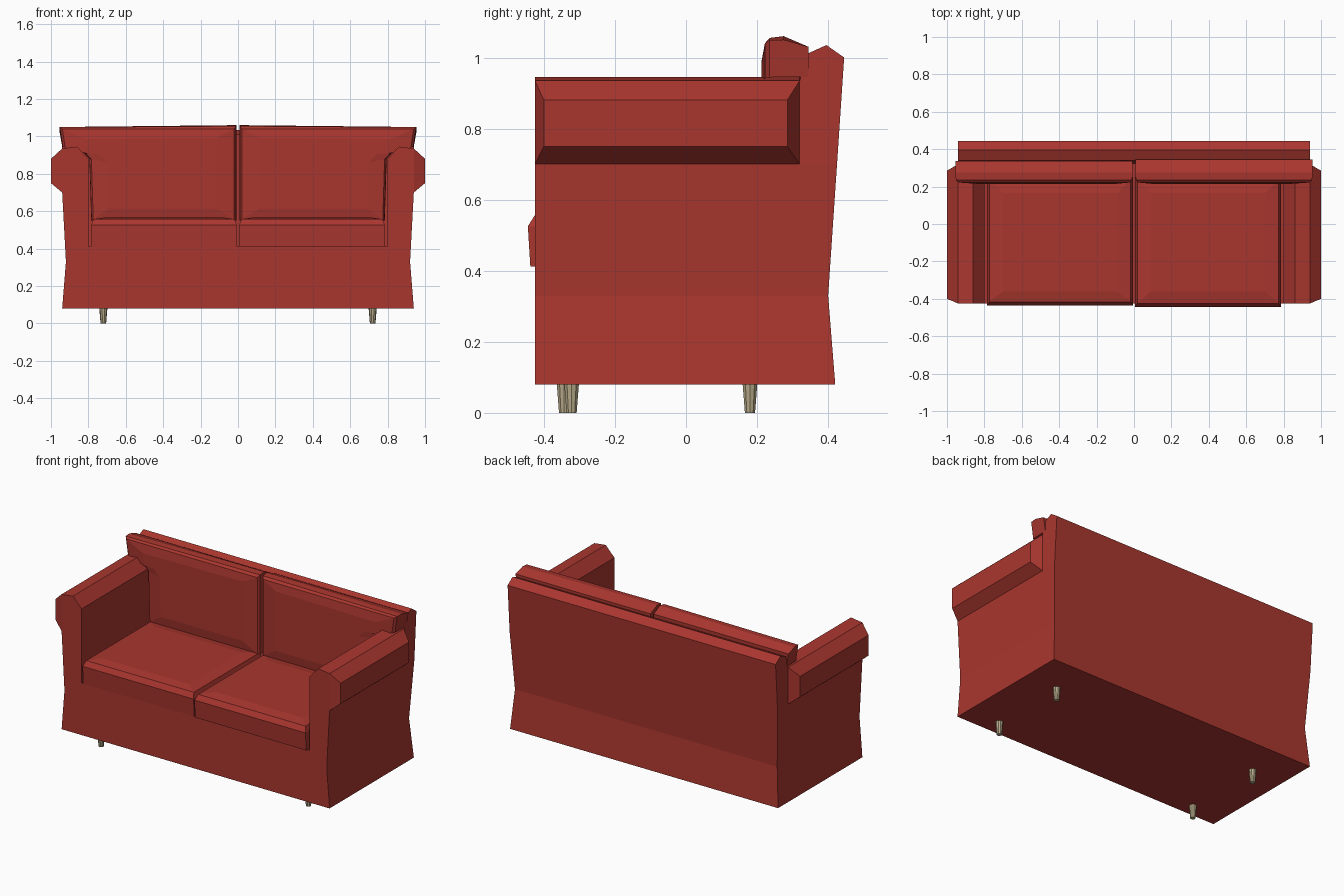
import bpy, bmesh, math

if "Cube" in bpy.data.objects:
    bpy.data.objects.remove(bpy.data.objects["Cube"])


def material(name, colour):
    m = bpy.data.materials.new(name)
    m.use_nodes = True
    m.diffuse_color = colour
    m.node_tree.nodes["Principled BSDF"].inputs["Base Color"].default_value = colour
    return m


red = material("red fabric", (0.40, 0.037, 0.028, 1))
wood = material("pale wood", (0.47, 0.40, 0.25, 1))


def finish(name, bm, mat):
    bmesh.ops.remove_doubles(bm, verts=bm.verts[:], dist=0.0005)
    bmesh.ops.recalc_face_normals(bm, faces=bm.faces[:])
    mesh = bpy.data.meshes.new(name)
    bm.to_mesh(mesh)
    bm.free()
    mesh.materials.append(mat)
    obj = bpy.data.objects.new(name, mesh)
    bpy.context.collection.objects.link(obj)
    return obj


def loft(name, rings, mat):
    """Skin a list of point rings and cap both ends."""
    bm = bmesh.new()
    loops = [[bm.verts.new(p) for p in ring] for ring in rings]
    for a, b in zip(loops, loops[1:]):
        for i in range(len(a)):
            j = (i + 1) % len(a)
            bm.faces.new((a[i], a[j], b[j], b[i]))
    bm.faces.new(loops[0])
    bm.faces.new(loops[-1])
    return finish(name, bm, mat)


# Body: base, rolled arms and back panel as one symmetric shell
FRONT, REAR, SEAT = -0.425, 0.32, 0.41
side = [(0.94, 0.08), (0.92, 0.33), (0.94, 0.70)]
roll = [(1.0, 0.75), (1.0, 0.88), (0.94, 0.935)]
inner = [(0.86, 0.945), (0.80, 0.88), (0.80, SEAT)]
outline = side + roll + inner


def at(points, y, inset=0.0):
    return [(x, y + (inset if x > 0.99 else 0), z) for x, z in points]


front = at(outline, FRONT, 0.025)
rear = at(outline, REAR, -0.035)
back = [(0.94, 0.42, 0.08), (0.92, 0.40, 0.33), (0.94, 0.425, 0.70),
        (0.94, 0.445, 1.0), (0.94, 0.395, 1.035), (0.94, 0.34, 1.01)]


def centre(p):
    return (0, p[1], p[2])


polys = []
# front panel, split so that the roll bevels stay flat
polys.append(front[:3] + front[5:] + [centre(front[8]), centre(front[0])])
polys.append(front[2:6])
polys.append(rear[2:6])
# outer sides, arm roll and inner arm faces
for i in range(len(outline) - 1):
    polys.append([front[i], front[i + 1], rear[i + 1], rear[i]])
# seat deck and underside
polys.append([front[8], rear[8], centre(rear[8]), centre(front[8])])
polys.append([front[0], rear[0], back[0], centre(back[0]), centre(front[0])])
# flared ends of the back
for i in range(2):
    polys.append([rear[i], rear[i + 1], back[i + 1], back[i]])
polys.append([rear[2], rear[5], back[5], back[4], back[3], back[2]])
# rear and top of the back
for a, b in zip(back, back[1:]):
    polys.append([a, b, centre(b), centre(a)])
# face of the back above the arms and seat
polys.append(rear[5:] + [centre(rear[8]), centre(back[5]), back[5]])

bm = bmesh.new()
for poly in polys:
    for s in (1, -1):
        bm.faces.new([bm.verts.new((s * x, y, z)) for x, y, z in poly])
bmesh.ops.remove_doubles(bm, verts=bm.verts[:], dist=0.0005)
bmesh.ops.dissolve_limit(bm, angle_limit=math.radians(0.5),
                         verts=bm.verts[:], edges=bm.edges[:])
finish("sofa_body", bm, red)


# Cushions
def seat_ring(s, z, inset, front_y):
    x0, x1 = 0.006 + inset, 0.785 - inset
    y1 = 0.25 - inset
    return [(s * x, y, z) for x, y in
            ((x0, front_y), (x1, front_y), (x1, y1), (x0, y1))]


cushion = [(0.008, 0.55), (0.785, 0.55), (0.795, 0.88), (0.855, 0.945),
           (0.94, 0.945), (0.955, 1.05), (0.008, 1.06)]


def back_ring(s, y, scale, top):
    cx, cz = 0.42, 0.80
    return [(s * (cx + (x - cx) * scale), y,
             min(cz + (z - cz) * scale, top)) for x, z in cushion]


for s, label, shift in ((1, "left", 0.0), (-1, "right", 0.008)):
    loft("seat_cushion_" + label, [
        seat_ring(s, 0.412, 0.0, -0.438 + shift),
        seat_ring(s, 0.525, 0.0, -0.445 + shift),
        seat_ring(s, 0.557, 0.012, -0.425 + shift),
        seat_ring(s, 0.568, 0.085, -0.36)], red)
    loft("back_cushion_" + label, [
        back_ring(s, 0.345 - shift, 1.0, 1.03),
        back_ring(s, 0.275, 1.0, 1.07),
        back_ring(s, 0.235, 0.995, 1.055),
        back_ring(s, 0.222, 0.97, 1.04),
        back_ring(s, 0.213, 0.74, 1.04)], red)

# Tapered legs
for x, y, label in ((0.72, -0.322, "front_left"), (-0.72, -0.343, "front_right"),
                    (0.72, 0.18, "rear_left"), (-0.72, 0.18, "rear_right")):
    rings = [[(x + r * math.cos(math.tau * k / 10),
               y + r * math.sin(math.tau * k / 10), z) for k in range(10)]
             for r, z in ((0.015, 0.0), (0.022, 0.085))]
    loft("leg_" + label, rings, wood)
